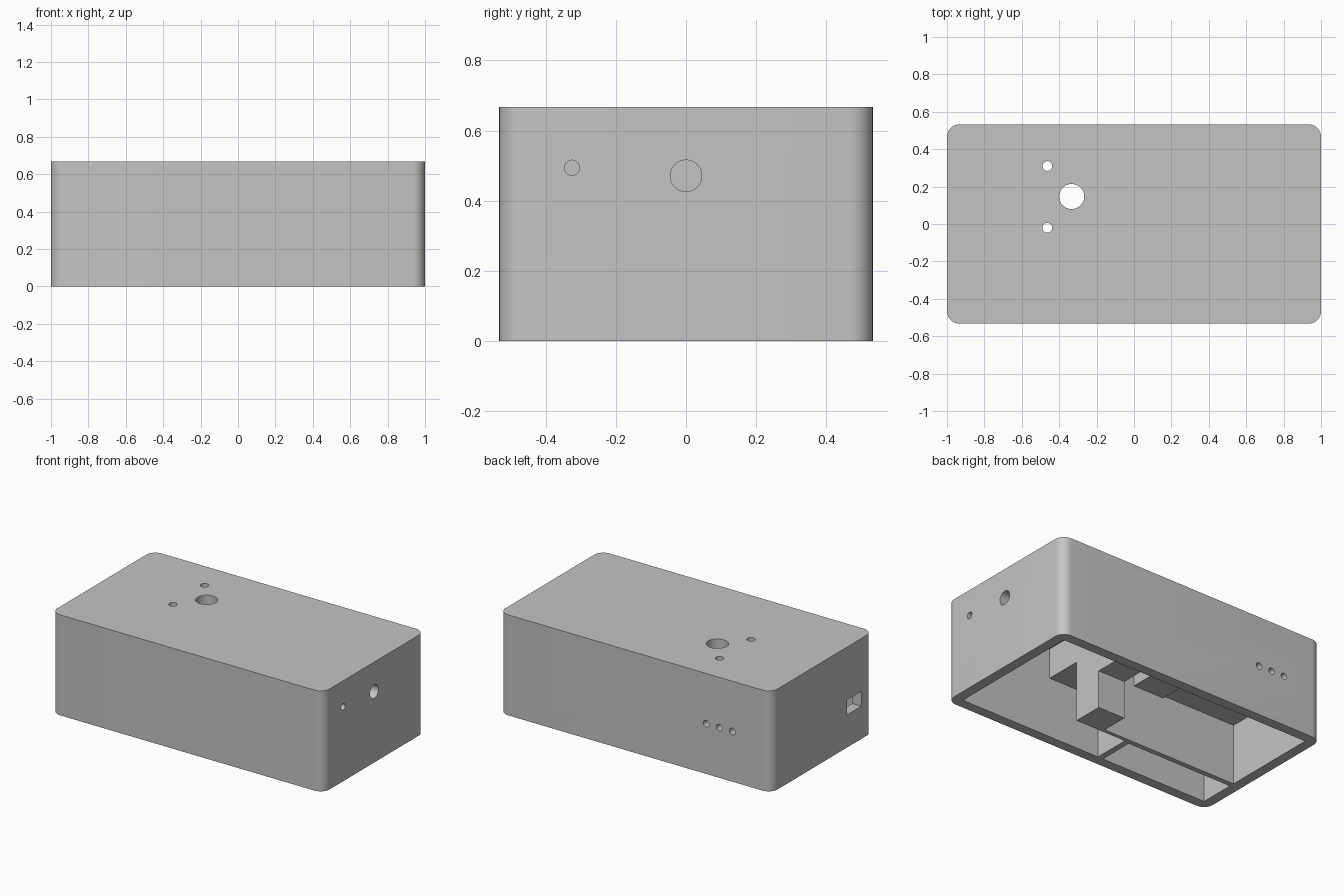
import bpy, bmesh, math
from mathutils import Matrix, Vector

default_cube = bpy.data.objects.get("Cube")
if default_cube:
    bpy.data.objects.remove(default_cube, do_unlink=True)

LENGTH, DEPTH, HEIGHT = 2.0, 1.066, 0.667
WALL = 0.067
IN_X, IN_Y = LENGTH / 2 - WALL, DEPTH / 2 - WALL
CEILING = HEIGHT - WALL

grey = bpy.data.materials.new("plain grey")
grey.use_nodes = True
grey.diffuse_color = (0.55, 0.55, 0.55, 1)
grey.node_tree.nodes["Principled BSDF"].inputs["Base Color"].default_value = (0.55, 0.55, 0.55, 1)


def new_object(name, bm):
    mesh = bpy.data.meshes.new(name)
    bm.to_mesh(mesh)
    bm.free()
    mesh.materials.append(grey)
    obj = bpy.data.objects.new(name, mesh)
    bpy.context.collection.objects.link(obj)
    return obj


def box_mesh(x0, x1, y0, y1, z0, z1):
    bm = bmesh.new()
    centre = Vector((x0 + x1, y0 + y1, z0 + z1)) / 2
    size = Matrix.Diagonal((x1 - x0, y1 - y0, z1 - z0, 1))
    bmesh.ops.create_cube(bm, size=1, matrix=Matrix.Translation(centre) @ size)
    return bm


def cut(name, bm):
    """Subtract a shape from the enclosure and discard the cutter."""
    cutter = new_object(name, bm)
    cutter.hide_render = True
    mod = enclosure.modifiers.new(name, "BOOLEAN")
    mod.operation, mod.solver, mod.object = "DIFFERENCE", "EXACT", cutter
    bpy.ops.object.modifier_apply(modifier=mod.name)
    bpy.data.objects.remove(cutter, do_unlink=True)


def drill(name, centre, axis, radius, length):
    bm = bmesh.new()
    turn = Vector(axis).to_track_quat("Z", "Y").to_matrix().to_4x4()
    bmesh.ops.create_cone(bm, cap_ends=True, segments=40, radius1=radius, radius2=radius,
                          depth=length, matrix=Matrix.Translation(centre) @ turn)
    cut(name, bm)


# Outer block with rounded upright corners
body = box_mesh(-LENGTH / 2, LENGTH / 2, -DEPTH / 2, DEPTH / 2, 0, HEIGHT)
upright = [e for e in body.edges if abs(e.verts[0].co.z - e.verts[1].co.z) > 0.1]
bmesh.ops.bevel(body, geom=upright, offset=WALL, segments=10, profile=0.5, affect="EDGES")
enclosure = new_object("enclosure", body)
bpy.context.view_layer.objects.active = enclosure
enclosure.select_set(True)

# Pockets opened from below: x range, y range, roof height
POST_R, POST_L = 0.063, 0.262
RAIL_FRONT, RAIL_BACK = -0.228, -0.194
pockets = {
    "main_pocket": (POST_L, IN_X, -IN_Y, IN_Y, CEILING),
    "front_channel": (-0.112, 0.3, -IN_Y, RAIL_FRONT + 0.01, 0.4),
    "port_pocket": (-IN_X, -0.151, -IN_Y, RAIL_FRONT, 0.4),
    "battery_pocket": (-IN_X, -0.388, RAIL_BACK, IN_Y, 0.4),
    "sensor_pocket": (-0.5, -0.1, RAIL_BACK, IN_Y, 0.385),
    "centre_pocket": (-0.163, POST_R, RAIL_BACK, IN_Y, CEILING),
    "cable_gap": (0.0, 0.3, -0.013, IN_Y, 0.25),
}
for name, (x0, x1, y0, y1, roof) in pockets.items():
    cut(name, box_mesh(x0, x1, y0, y1, -0.1, roof))

# Holes in the top
drill("top_large_hole", (-0.333, 0.147, 0.5), (0, 0, 1), 0.067, 0.6)
for y in (0.31, -0.02):
    drill("top_small_hole", (-0.463, y, 0.5), (0, 0, 1), 0.026, 0.6)

# Holes in the +x end wall
drill("end_large_hole", (0.97, 0, 0.471), (1, 0, 0), 0.045, 0.2)
drill("end_small_hole", (0.97, -0.325, 0.494), (1, 0, 0), 0.0215, 0.2)

# Row of indicator holes in the back wall
for i in range(3):
    drill("indicator_hole", (-0.522 - 0.096 * i, 0.5, 0.333), (0, 1, 0), 0.022, 0.2)

# Rectangular port in the -x end wall
cut("port", box_mesh(-1.1, -0.9, -0.41, -0.263, 0.217, 0.315))

bpy.ops.object.shade_smooth_by_angle(angle=math.radians(30))
